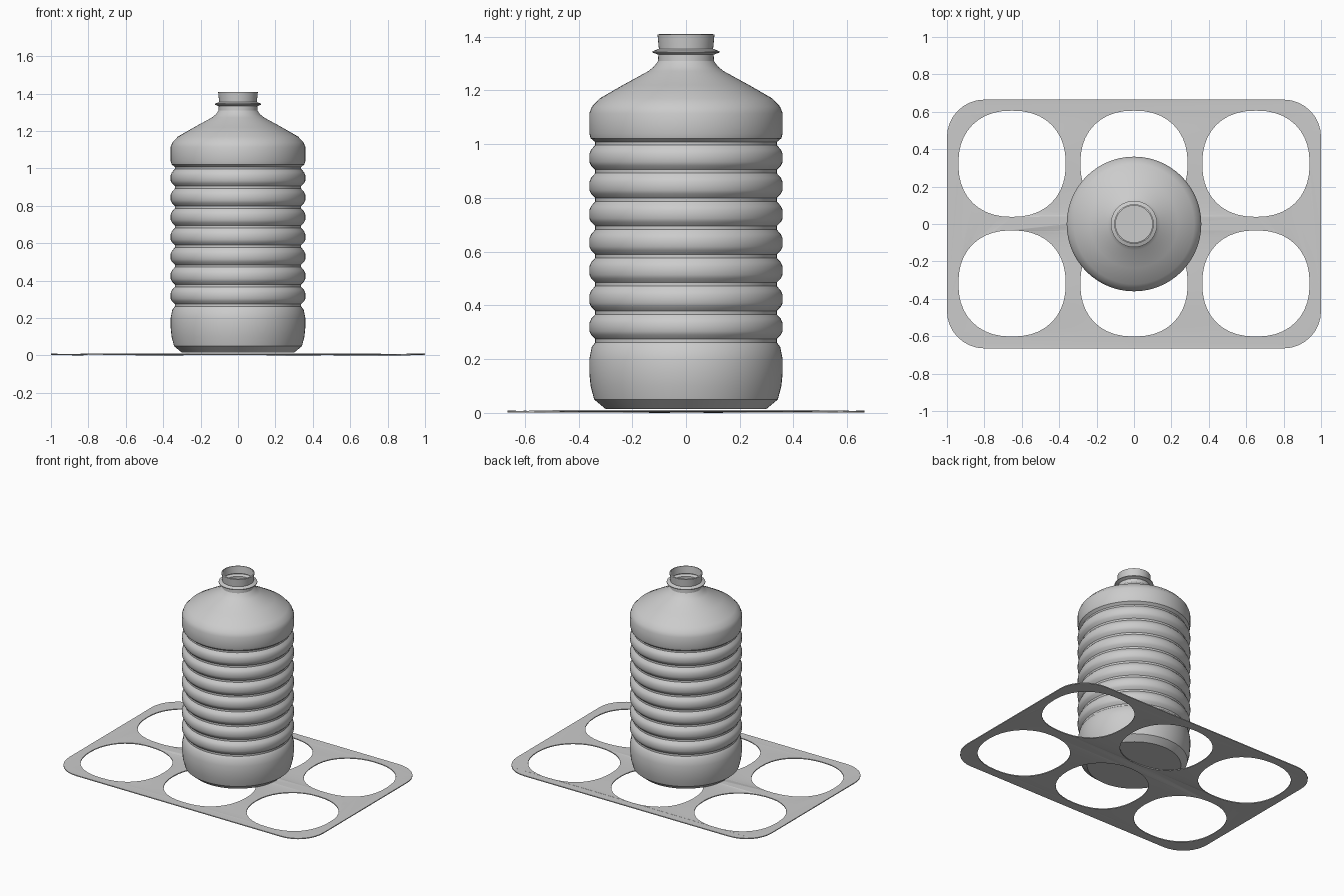
import bpy, bmesh, math

if "Cube" in bpy.data.objects:
    bpy.data.objects.remove(bpy.data.objects["Cube"])

SEGMENTS = 64


def lathe(name, profile):
    """Revolve (radius, z) points around z; a zero radius closes the end."""
    bm = bmesh.new()
    rings = []
    for r, z in profile:
        if r == 0:
            rings.append([bm.verts.new((0, 0, z))] * SEGMENTS)
        else:
            rings.append([bm.verts.new((r * math.cos(a), r * math.sin(a), z))
                          for a in (2 * math.pi * i / SEGMENTS for i in range(SEGMENTS))])
    for low, high in zip(rings, rings[1:]):
        for i in range(SEGMENTS):
            j = (i + 1) % SEGMENTS
            corners = list(dict.fromkeys((low[i], low[j], high[j], high[i])))
            bm.faces.new(corners)
    mesh = bpy.data.meshes.new(name)
    bm.to_mesh(mesh)
    bm.free()
    obj = bpy.data.objects.new(name, mesh)
    bpy.context.collection.objects.link(obj)
    return obj


def activate(obj):
    bpy.ops.object.select_all(action='DESELECT')
    obj.select_set(True)
    bpy.context.view_layer.objects.active = obj


def add_loop(curve, points):
    spline = curve.splines.new('POLY')
    spline.points.add(len(points) - 1)
    for p, (x, y) in zip(spline.points, points):
        p.co = (x, y, 0, 1)
    spline.use_cyclic_u = True


def power(v, n):
    return math.copysign(abs(v) ** (2 / n), v)


# Bottle: base, ribbed body, shoulder, neck with collar
profile = [(0, 0.015), (0.30, 0.015), (0.342, 0.05), (0.355, 0.10),
           (0.36, 0.15), (0.36, 0.20), (0.351, 0.245), (0.338, 0.262)]
pitch = 0.105
for k in range(7):
    z = 0.262 + k * pitch
    profile += [(0.338, z + 0.013), (0.353, z + 0.028), (0.36, z + 0.042),
                (0.36, z + 0.072), (0.353, z + 0.088), (0.338, z + pitch)]
profile += [(0.338, 1.008), (0.355, 1.022), (0.36, 1.04), (0.36, 1.115),
            (0.35, 1.14), (0.322, 1.17), (0.235, 1.22), (0.14, 1.272),
            (0.118, 1.29), (0.104, 1.31), (0.103, 1.333), (0.124, 1.341),
            (0.124, 1.346), (0.101, 1.355), (0.106, 1.408), (0.098, 1.41)]
bottle = lathe("bottle", profile)
activate(bottle)
bpy.ops.object.shade_smooth_by_angle(angle=math.radians(30))

# Carrier sheet: rounded rectangle with six slightly squared ring openings
curve = bpy.data.curves.new("carrier_sheet", 'CURVE')
curve.dimensions = '2D'
curve.fill_mode = 'BOTH'
curve.extrude = 0.003
outline = []
corner = 0.2
for q, (sx, sy) in enumerate([(1, 1), (-1, 1), (-1, -1), (1, -1)]):
    for i in range(9):
        a = math.pi / 2 * (q + i / 8)
        outline.append((sx * (1 - corner) + corner * math.cos(a),
                        sy * (0.665 - corner) + corner * math.sin(a)))
add_loop(curve, outline)
for cx in (-0.652, 0, 0.652):
    for cy in (-0.318, 0.322):
        add_loop(curve, [(cx + 0.287 * power(math.cos(a), 2.25),
                          cy + 0.284 * power(math.sin(a), 2.25))
                         for a in (2 * math.pi * i / 40 for i in range(40))])
sheet = bpy.data.objects.new("carrier_sheet", curve)
bpy.context.collection.objects.link(sheet)
activate(sheet)
bpy.ops.object.convert(target='MESH')
sheet = bpy.context.object

# Slight film ripple
for v in sheet.data.vertices:
    v.co.z += 0.008 + 0.003 * math.sin(9 * v.co.x + 2) * math.cos(8 * v.co.y)
lowest = min(v.co.z for v in sheet.data.vertices)
for v in sheet.data.vertices:
    v.co.z -= lowest
bpy.ops.object.shade_smooth_by_angle(angle=math.radians(30))
